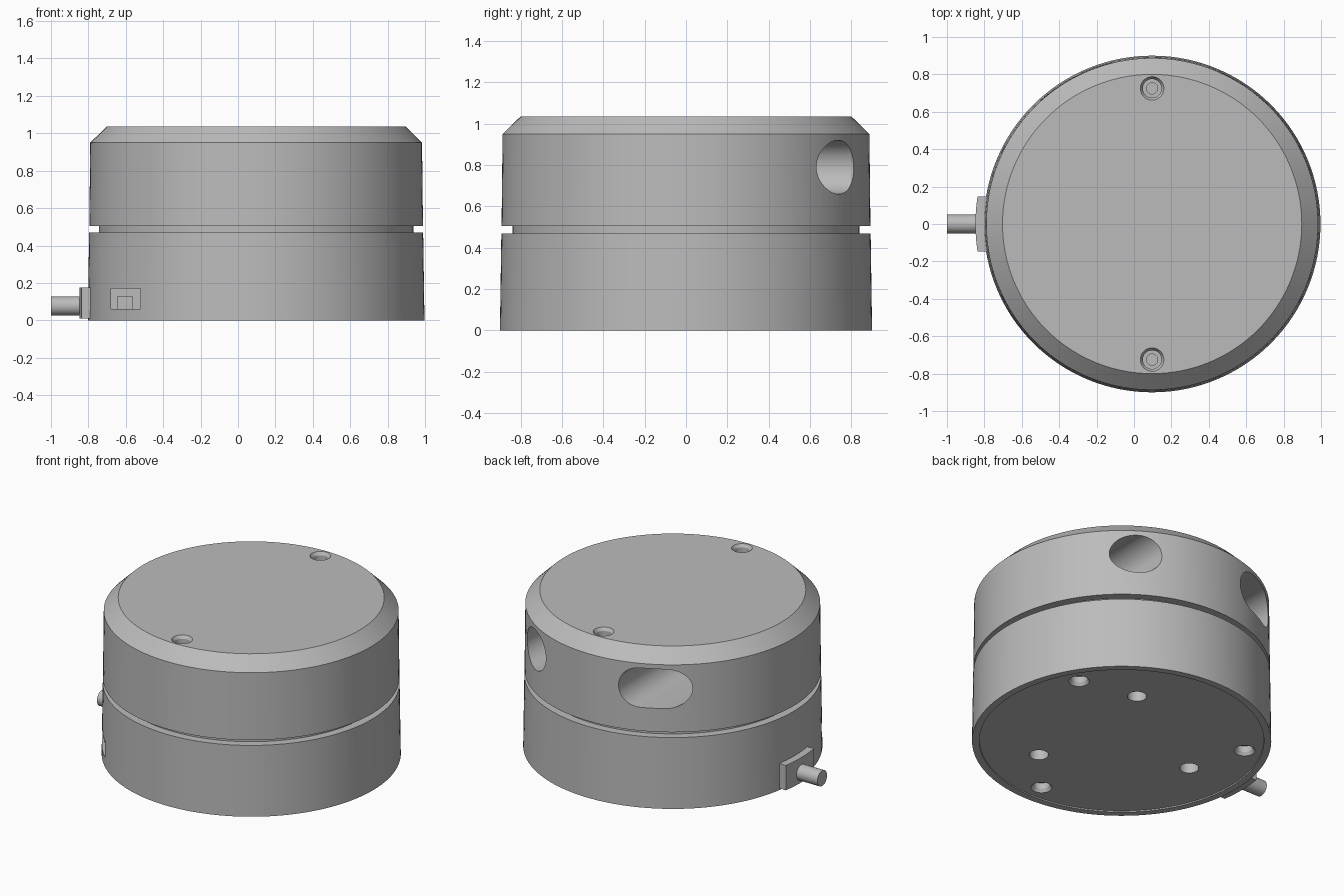
import bpy, bmesh
from math import cos, sin, pi, radians
from mathutils import Matrix, Vector

if "Cube" in bpy.data.objects:
    bpy.data.objects.remove(bpy.data.objects["Cube"])

CX = 0.097  # axis of the round body

grey = bpy.data.materials.new("light_grey")
grey.use_nodes = True
colour = (0.5, 0.5, 0.5, 1)
grey.diffuse_color = colour
grey.node_tree.nodes["Principled BSDF"].inputs["Base Color"].default_value = colour


def make(name, bm, matrix=Matrix()):
    bmesh.ops.transform(bm, matrix=matrix, verts=bm.verts)
    bmesh.ops.recalc_face_normals(bm, faces=bm.faces)
    mesh = bpy.data.meshes.new(name)
    bm.to_mesh(mesh)
    bm.free()
    mesh.materials.append(grey)
    obj = bpy.data.objects.new(name, mesh)
    bpy.context.collection.objects.link(obj)
    return obj


def lathe(name, profile, matrix, steps=128):
    """Closed solid of revolution from (radius, z) pairs, capped at both ends."""
    bm = bmesh.new()
    rings = [[bm.verts.new((r * cos(2 * pi * i / steps), r * sin(2 * pi * i / steps), z))
              for i in range(steps)] for r, z in profile]
    for a, b in zip(rings, rings[1:]):
        for i in range(steps):
            j = (i + 1) % steps
            bm.faces.new((a[i], a[j], b[j], b[i]))
    bm.faces.new(rings[0])
    bm.faces.new(rings[-1])
    return make(name, bm, matrix)


def prism(name, outline, height, matrix):
    """Extrude a flat outline along its local z."""
    bm = bmesh.new()
    face = bm.faces.new([bm.verts.new((x, y, 0)) for x, y in outline])
    up = bmesh.ops.extrude_face_region(bm, geom=[face])["geom"]
    bmesh.ops.translate(bm, vec=(0, 0, height),
                        verts=[v for v in up if isinstance(v, bmesh.types.BMVert)])
    return make(name, bm, matrix)


def box(name, low, high):
    x0, y0, z0 = low
    x1, y1, z1 = high
    return prism(name, [(x0, y0), (x1, y0), (x1, y1), (x0, y1)], z1 - z0,
                 Matrix.Translation((0, 0, z0)))


def carve(obj, cutters):
    """Apply a boolean cut for every cutter, then drop the cutters."""
    for cutter in cutters:
        cutter.hide_render = True
        mod = obj.modifiers.new("cut", "BOOLEAN")
        mod.operation = "DIFFERENCE"
        mod.solver = "EXACT"
        mod.object = cutter
    bpy.context.view_layer.objects.active = obj
    for mod in list(obj.modifiers):
        bpy.ops.object.modifier_apply(modifier=mod.name)
    for cutter in cutters:
        bpy.data.objects.remove(cutter)


def at(x, y, z):
    return Matrix.Translation((CX + x, y, z))


def polar(radius, degrees, z):
    return at(radius * cos(radians(degrees)), radius * sin(radians(degrees)), z)


# Round body: base, recessed neck and chamfered cap
base = lathe("base", [(0.855, 0.008), (0.856, 0), (0.9, 0), (0.893, 0.47), (0.5, 0.47)],
             at(0, 0, 0))
neck = lathe("neck", [(0.84, 0.465), (0.84, 0.51)], at(0, 0, 0))
cap = lathe("cap", [(0.5, 0.505), (0.892, 0.505), (0.887, 0.95), (0.8, 1.035)], at(0, 0, 0))

# Stepped screw recess, local z pointing out of the surface
SCREW = [(0.063, 0.02), (0.063, 0), (0.05, -0.02), (0.05, -0.06), (0.03, -0.06), (0.03, -0.16)]
FLIP = Matrix.Rotation(pi, 4, "X")


def slot_outline(radius, half_length):
    pts = []
    for side in (1, -1):
        for i in range(25):
            a = -pi / 2 + pi * i / 24
            pts.append((side * (half_length + radius * cos(a)), side * radius * sin(a)))
    return pts


# Cap cuts: top screw recesses, round port and long port running front to back
INWARD = Matrix.Rotation(pi / 2, 4, "X")
cutters = [lathe("screw_cut", SCREW, at(0, y, 1.035), 32) for y in (-0.725, 0.725)]
cutters.append(prism("round_port_cut", slot_outline(0.13, 0.001), 0.7,
                     at(0.495, 1.0, 0.79) @ INWARD))
cutters.append(prism("long_port_cut", slot_outline(0.13, 0.068), 0.7,
                     at(-0.405, 1.0, 0.79) @ INWARD))
carve(cap, cutters)

# Base cuts: underside screw recesses, plain holes and the side socket
cutters = []
for k in range(3):
    cutters.append(lathe("screw_cut", SCREW, polar(0.75, 30 + 120 * k, 0.008) @ FLIP, 32))
    cutters.append(lathe("hole_cut", [(0.058, -0.05), (0.058, 0.14)],
                         polar(0.53, 60 + 120 * k, 0), 32))
cutters.append(box("socket_cut", (-0.68, -0.8, 0.06), (-0.52, -0.38, 0.17)))
carve(base, cutters)

# Socket contact block
socket = box("socket_block", (-0.645, -0.48, 0.06), (-0.565, -0.37, 0.13))

# Cable plate, curved to follow the body, and the cable stub
arc = [radians(180 + 9 * (i / 4 - 1)) for i in range(9)]
outline = [(0.945 * cos(a), 0.945 * sin(a)) for a in arc]
outline += [(-0.84, -0.145), (-0.84, 0.145)]
plate = prism("cable_plate", outline, 0.165, at(0, 0, 0.01))
cable = lathe("cable", [(0.051, 0), (0.051, 0.2)],
              Matrix.Translation((-1, 0, 0.077)) @ Matrix.Rotation(pi / 2, 4, "Y"), 32)

# Smooth round walls, crisp edges
bpy.ops.object.select_all(action="DESELECT")
for obj in (base, neck, cap, socket, plate, cable):
    obj.select_set(True)
    bpy.context.view_layer.objects.active = obj
bpy.ops.object.shade_smooth_by_angle(angle=radians(25))
